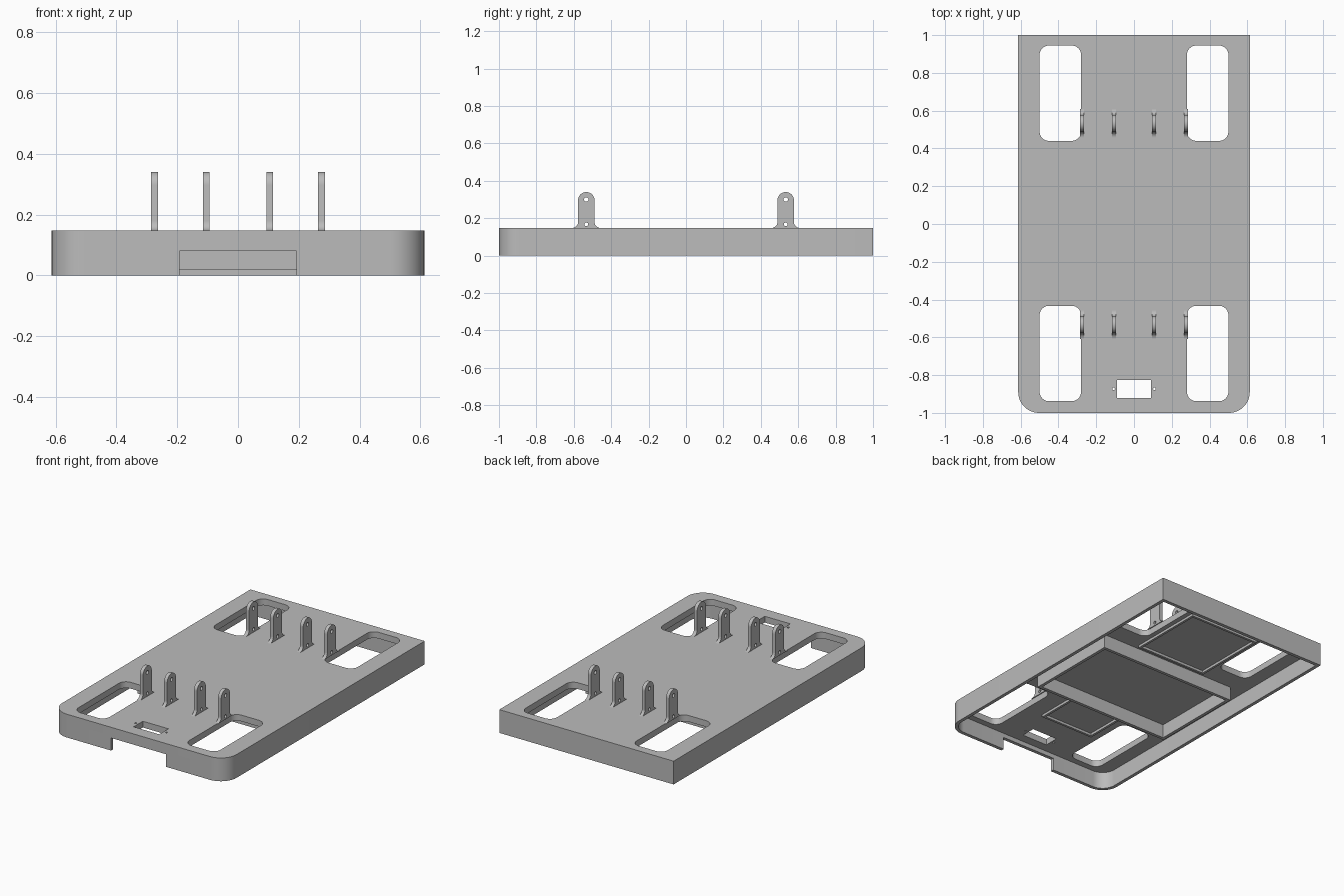
import bpy, bmesh
from math import sin, cos, pi
from mathutils import Matrix

cube = bpy.data.objects.get("Cube")
if cube:
    bpy.data.objects.remove(cube)

grey = bpy.data.materials.new("plain grey")
grey.use_nodes = True
COLOUR = (0.5, 0.5, 0.5, 1)
grey.diffuse_color = COLOUR
grey.node_tree.nodes["Principled BSDF"].inputs["Base Color"].default_value = COLOUR

TOP, UNDER = 0.148, 0.108      # deck top and underside
HX, WALL = 0.613, 0.022        # body half width, wall thickness
CYCLE = Matrix(((0, 0, 1, 0), (1, 0, 0, 0), (0, 1, 0, 0), (0, 0, 0, 1)))


def arc(cx, cy, r, a0, a1, n=10):
    return [(cx + r * cos(a0 + (a1 - a0) * i / n), cy + r * sin(a0 + (a1 - a0) * i / n))
            for i in range(n + 1)]


def circle(cx, cy, r):
    return arc(cx, cy, r, 0, 2 * pi, 20)[:-1]


def rect(x0, x1, y0, y1, front_r=0, back_r=0):
    """Rectangle with optional rounding of its front and back corners."""
    pts = []
    for k, (x, y, sx, sy, r) in enumerate(((x0, y0, 1, 1, front_r), (x1, y0, -1, 1, front_r),
                                           (x1, y1, -1, -1, back_r), (x0, y1, 1, -1, back_r))):
        a = pi + k * pi / 2
        pts += arc(x + sx * r, y + sy * r, r, a, a + pi / 2) if r else [(x, y)]
    return pts


def slab(name, loops, z0, z1, matrix=None):
    """Extrude an outline with holes from z0 to z1 into a mesh."""
    curve = bpy.data.curves.new(name, 'CURVE')
    curve.dimensions, curve.fill_mode = '2D', 'BOTH'
    curve.extrude = (z1 - z0) / 2
    for loop in loops:
        spline = curve.splines.new('POLY')
        spline.points.add(len(loop) - 1)
        for p, (x, y) in zip(spline.points, loop):
            p.co = (x, y, 0, 1)
        spline.use_cyclic_u = True
    temp = bpy.data.objects.new(name + " outline", curve)
    bpy.context.collection.objects.link(temp)
    bpy.context.view_layer.update()
    mesh = bpy.data.meshes.new_from_object(
        temp.evaluated_get(bpy.context.evaluated_depsgraph_get()))
    bpy.data.objects.remove(temp)
    bm = bmesh.new()
    bm.from_mesh(mesh)
    bmesh.ops.remove_doubles(bm, verts=bm.verts, dist=1e-5)
    bmesh.ops.translate(bm, verts=bm.verts, vec=(0, 0, (z0 + z1) / 2))
    if matrix:
        bmesh.ops.transform(bm, matrix=matrix, verts=bm.verts)
    bmesh.ops.recalc_face_normals(bm, faces=bm.faces)
    bm.to_mesh(mesh)
    bm.free()
    mesh.materials.clear()
    mesh.materials.append(grey)
    mesh.name = name
    obj = bpy.data.objects.new(name, mesh)
    bpy.context.collection.objects.link(obj)
    parts.append(obj)
    return obj


def frame(name, x0, x1, y0, y1, t, z0, z1):
    return slab(name, [rect(x0, x1, y0, y1), rect(x0 + t, x1 - t, y0 + t, y1 - t)], z0, z1)


parts = []

# Deck with wheel openings, front slot and its two screw holes
openings = [rect(-0.09, 0.09, -0.92, -0.827)]
for s in (-1, 1):
    xa, xb = sorted((s * 0.28, s * 0.5))
    for y0, y1 in ((-0.938, -0.433), (0.44, 0.945)):
        openings.append(rect(xa, xb, y0, y1, 0.05, 0.05))
    openings.append(circle(s * 0.108, -0.873, 0.007))
outline = rect(-HX, HX, -1, 1, 0.11)
slab("deck", [outline] + openings, UNDER, TOP)

# Outer skirt wall with a notch cut through the front
inner = rect(-HX + WALL, HX - WALL, -1 + WALL, 1 - WALL, 0.11 - WALL)
skirt = slab("skirt_wall", [outline, inner], 0, UNDER)
cutter = slab("notch_cutter", [rect(-0.193, 0.193, -1.1, -0.9)], -0.1, 0.08)
parts.remove(cutter)
cutter.hide_render = True
cut = skirt.modifiers.new("notch", 'BOOLEAN')
cut.operation, cut.solver, cut.object = 'DIFFERENCE', 'EXACT', cutter
bpy.context.view_layer.update()
skirt.data = bpy.data.meshes.new_from_object(
    skirt.evaluated_get(bpy.context.evaluated_depsgraph_get()))
skirt.modifiers.clear()
bpy.data.objects.remove(cutter)

# Underside tray and shallow locating rims
frame("centre_tray", -0.49, 0.49, -0.31, 0.31, 0.02, 0.02, UNDER)
frame("back_rim", -0.25, 0.25, 0.34, 0.84, 0.015, UNDER - 0.016, UNDER)
frame("front_rim", -0.22, 0.16, -0.66, -0.34, 0.015, UNDER - 0.016, UNDER)

# Upright lugs: rounded top, flared foot, two pin holes
HALF, FLARE, LUG_TOP = 0.044, 0.032, 0.34
for side, y in (("front", -0.533), ("back", 0.533)):
    profile = (arc(y + HALF + FLARE, TOP + FLARE, FLARE, 1.5 * pi, pi)
               + arc(y, LUG_TOP - HALF, HALF, 0, pi, 20)
               + arc(y - HALF - FLARE, TOP + FLARE, FLARE, 2 * pi, 1.5 * pi))
    holes = [circle(y, 0.3, 0.012), circle(y, 0.167, 0.01)]
    for i, x in enumerate((-0.275, -0.105, 0.105, 0.275)):
        slab(f"{side}_lug_{i + 1}", [profile] + holes, x - 0.011, x + 0.011, CYCLE)

# Smooth the rounded walls, keep hard edges
bpy.ops.object.select_all(action='DESELECT')
for obj in parts:
    obj.select_set(True)
bpy.context.view_layer.objects.active = parts[0]
bpy.ops.object.shade_smooth_by_angle(angle=0.6)
